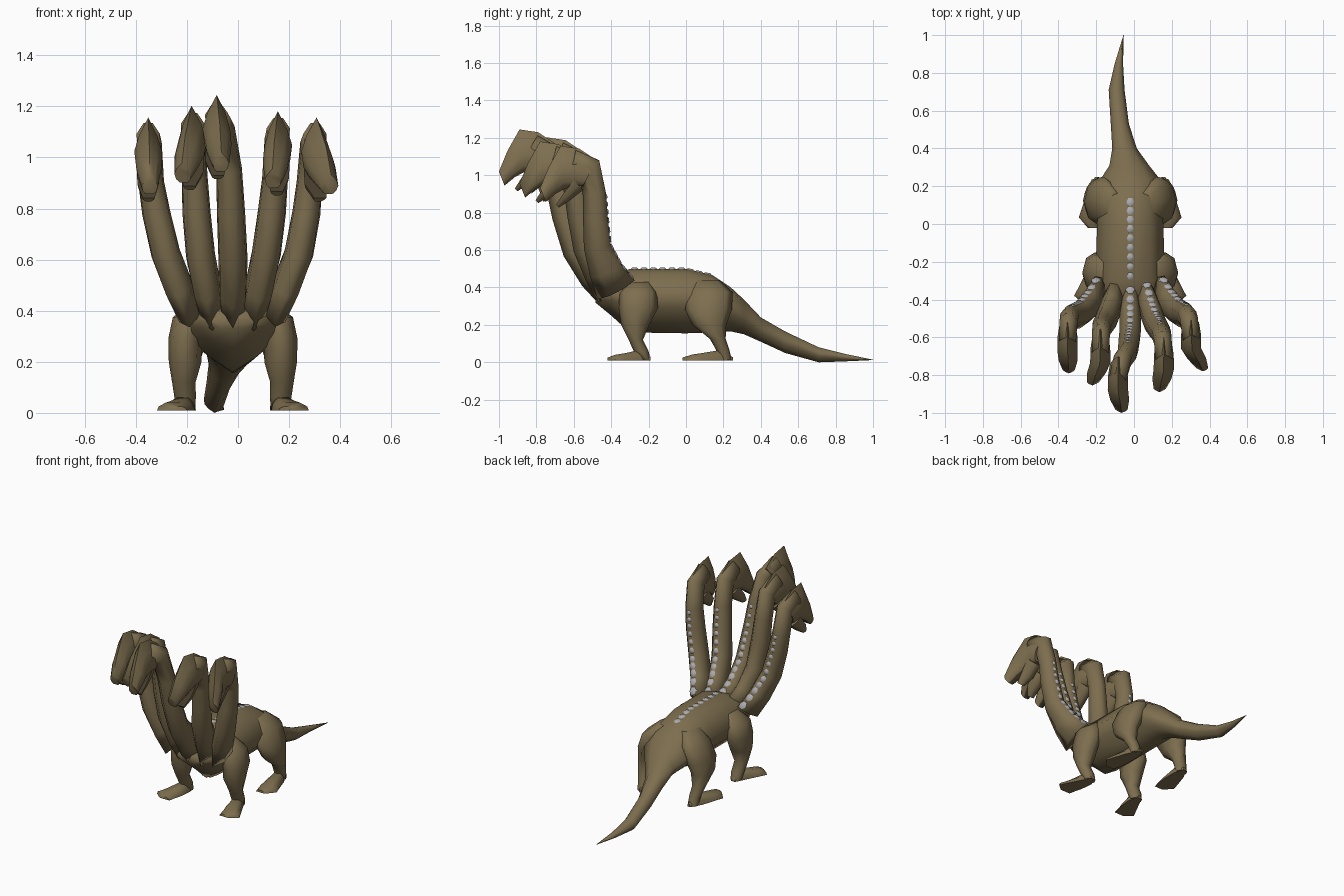
import bpy, bmesh, math
from mathutils import Vector

if "Cube" in bpy.data.objects:
    bpy.data.objects.remove(bpy.data.objects["Cube"])

CX = -0.02  # body symmetry plane


def material(name, rgb):
    m = bpy.data.materials.new(name)
    m.diffuse_color = (*rgb, 1)
    m.use_nodes = True
    m.node_tree.nodes["Principled BSDF"].inputs["Base Color"].default_value = m.diffuse_color
    return m


HIDE = material("brown_hide", (0.205, 0.156, 0.078))
SPOT = material("grey_scale", (0.40, 0.40, 0.42))
MOUTH = material("dark_mouth", (0.06, 0.045, 0.025))


def finish(name, bm, mat, angle):
    bmesh.ops.recalc_face_normals(bm, faces=bm.faces)
    me = bpy.data.meshes.new(name)
    bm.to_mesh(me)
    bm.free()
    me.materials.append(mat)
    me.shade_smooth()
    me.set_sharp_from_angle(angle=math.radians(angle))
    ob = bpy.data.objects.new(name, me)
    bpy.context.collection.objects.link(ob)
    return ob


def skin(name, rings, angle=75):
    """Loft closed rings into one capped surface."""
    bm = bmesh.new()
    vs = [[bm.verts.new(p) for p in r] for r in rings]
    n = len(vs[0])
    for a, b in zip(vs, vs[1:]):
        for i in range(n):
            j = (i + 1) % n
            bm.faces.new((a[i], a[j], b[j], b[i]))
    bm.faces.new(vs[0])
    bm.faces.new(vs[-1])
    bmesh.ops.remove_doubles(bm, verts=bm.verts, dist=0.0005)
    return finish(name, bm, HIDE, angle)


def mirrored(half):
    """Full closed profile from its right half, listed top to bottom."""
    return half + [(-x, z) for x, z in reversed(half) if x > 0]


def spots(name, line, step, start=1.0, end=1.0):
    """Thin bevelled scales along (point, normal) pairs, changing size on the way."""
    bm = bmesh.new()
    total = len(line) - 1
    for seg, ((p, n), (q, m)) in enumerate(zip(line, line[1:])):
        count = max(1, round((q - p).length / step))
        for k in range(count):
            f = (k + 0.5) / count
            size = start + (end - start) * (seg + f) / total
            t = (q - p).normalized()
            s = Vector((1, 0, 0))
            s = (s - t * s.dot(t)).normalized()
            up = s.cross(t)
            if up.dot(n + m) < 0:
                up = -up
            c = p.lerp(q, f)
            low, top = [], []
            for i in range(6):
                a = math.tau * i / 6
                d = (s * math.cos(a) * 0.021 + t * math.sin(a) * step * 0.5) * size
                low.append(bm.verts.new(c + d - up * 0.002))
                top.append(bm.verts.new(c + d * .6 + up * 0.006))
            bm.faces.new(top)
            bm.faces.new(low)
            for i in range(6):
                j = (i + 1) % 6
                bm.faces.new((low[i], low[j], top[j], top[i]))
    finish(name, bm, SPOT, 60)


# body and tail: y, centre x, top z, bottom z, half width
BODY = [(-.485, CX, .38, .32, .08), (-.40, CX, .46, .25, .17), (-.30, CX, .5, .16, .185),
        (0, CX, .5, .155, .175), (.14, CX, .467, .16, .17), (.24, CX, .40, .165, .155),
        (.31, -.025, .335, .15, .105), (.40, -.05, .24, .11, .065), (.53, -.075, .165, .05, .048),
        (.71, -.092, .08, 0, .042), (.85, -.08, .045, .005, .022), (1, -.055, .014, .012, .001)]
body_profile = mirrored([(.13, 1), (.6, .86), (1, .25), (.9, -.2), (.5, -.65), (0, -1)])
skin("body_and_tail", [[(cx + px * w, y, (t + b) / 2 + pz * (t - b) / 2) for px, pz in body_profile]
                       for y, cx, t, b, w in BODY])
UP = Vector((0, 0, 1))
spots("back_scales", [(Vector((CX, y, z)), UP) for y, z in ((.14, .467), (0, .5), (-.3, .5))],
      .05, 1.1, .95)

# legs: offset x, y, z, radius x, radius y
LEGS = {
    "front": ([(.12, -.25, .43, .04, .06), (.17, -.255, .375, .065, .1), (.187, -.255, .29, .066, .105),
               (.187, -.272, .2, .064, .075), (.192, -.268, .12, .046, .038), (.187, -.24, .06, .042, .04),
               (.185, -.225, .012, .036, .035)],
              [(.185, -.19, .02, .015), (.19, -.25, .055, .04), (.215, -.33, .038, .056),
               (.235, -.38, .03, .062), (.215, -.42, .015, .035)]),
    "hind": ([(.09, .11, .44, .04, .07), (.14, .13, .375, .065, .12), (.172, .12, .28, .07, .125),
              (.19, .125, .2, .06, .09), (.195, .17, .125, .044, .042), (.185, .195, .07, .038, .036),
              (.18, .21, .012, .034, .035)],
             [(.175, .25, .018, .01), (.185, .18, .055, .04), (.2, .09, .04, .054),
              (.212, .035, .032, .06), (.195, -.02, .015, .03)]),
}
foot_profile = [(-1, 0), (1, 0), (.9, .5), (.45, 1), (-.45, 1), (-.9, .5)]
for part, (leg, foot) in LEGS.items():
    for side, s in (("left", -1), ("right", 1)):
        skin(f"{part}_leg_{side}",
             [[(CX + s * (x + rx * math.cos(math.tau * i / 8)), y + ry * math.sin(math.tau * i / 8), z)
               for i in range(8)] for x, y, z, rx, ry in leg])
        skin(f"{part}_foot_{side}",
             [[(CX + s * (x + px * w), y, .01 + pz * h) for px, pz in foot_profile]
              for x, y, h, w in foot], 60)

# necks: (y, z) paths of the middle and the outer neck; the others lie between
MIDDLE = [(-.39, .39), (-.49, .47), (-.59, .6), (-.65, .78), (-.69, .95), (-.725, 1.1), (-.82, 1.145)]
OUTER = [(-.375, .39), (-.43, .49), (-.475, .62), (-.485, .78), (-.49, .9), (-.52, 1.04), (-.61, 1.065)]
RADII = [(.05, .11), (.058, .09), (.06, .072), (.058, .066), (.053, .062), (.05, .068), (.048, .072)]
neck_profile = mirrored([(.38, 1), (.95, .4), (.85, -.4), (0, -1)])

# head sections: top y, z, bottom y, z, half width
SKULL = [(-.70, 1.17, -.77, 1.03, .042), (-.79, 1.23, -.81, 1.03, .052), (-.89, 1.245, -.87, 1.015, .054),
         (-.955, 1.13, -.915, .99, .05), (-1.0, 1.02, -.97, .945, .032)]
JAW = [(-.82, 1.06, -.77, 1.01, .044), (-.88, .985, -.845, .95, .042), (-.915, .93, -.9, .915, .024)]
skull_profile = mirrored([(0, 1), (.65, .4), (1, -.15), (.85, -.7), (.5, -1)])
jaw_profile = mirrored([(1, 1), (.9, 0), (.4, -1)])


def head_part(name, sections, profile, peak, snout, back, drop, is_mouth):
    rings = []
    for ty, tz, by, bz, w in sections:
        ring = []
        for px, pz in profile:
            k = (1 + pz) / 2
            y, z = by + (ty - by) * k, bz + (tz - bz) * k
            yaw = max(0, min(1, (-.88 - y) / .11))
            ring.append((peak + (snout - peak) * yaw + px * w, y + .22 * back, z - .088 * drop))
        rings.append(ring)
    me = skin(name, rings, 60).data
    # dark lining on the faces inside the mouth
    me.materials.append(MOUTH)
    for p in me.polygons:
        p.material_index = int(is_mouth(p.normal, p.center.y - .22 * back))


# name, blend to outer path in y and z, x at base, middle, top, skull and snout, scales
NECKS = [("far_left", .95, 1, -.19, -.30, -.34, -.352, -.345, True),
         ("left", .66, .48, -.10, -.155, -.17, -.178, -.22, False),
         ("middle", 0, 0, -.02, -.02, -.035, -.085, -.065, True),
         ("right", .5, .73, .06, .12, .145, .158, .135, True),
         ("far_right", 1, 1, .145, .255, .28, .302, .365, True)]
for name, back, drop, base, mid, top, peak, snout, scaled in NECKS:
    xs = [base, base + .4 * (mid - base), base + .85 * (mid - base), mid + .5 * (top - mid),
          top, (top + peak) / 2, peak]
    path = [Vector((x, a[0] + (b[0] - a[0]) * back, a[1] + (b[1] - a[1]) * drop))
            for x, a, b in zip(xs, MIDDLE, OUTER)]
    rings, ridge = [], []
    for i, (c, (rx, rz)) in enumerate(zip(path, RADII)):
        t = (path[min(i + 1, 6)] - path[max(i - 1, 0)]).normalized()
        s = Vector((1, 0, 0))
        s = (s - t * s.dot(t)).normalized()
        up = t.cross(s)
        rings.append([c + s * px * rx + up * pz * rz for px, pz in neck_profile])
        ridge.append((c + up * rz, up))
    skin(f"neck_{name}", rings, 130)
    if scaled:
        spots(f"neck_scales_{name}", ridge[:5], .05, 1.25, .6)
    head_part(f"head_{name}", SKULL, skull_profile, peak, snout, back, drop,
              lambda n, y: n.z < -.7 and y < -.84)
    head_part(f"jaw_{name}", JAW, jaw_profile, peak, snout, back, drop,
              lambda n, y: n.y < -.5 and n.z > .3)
